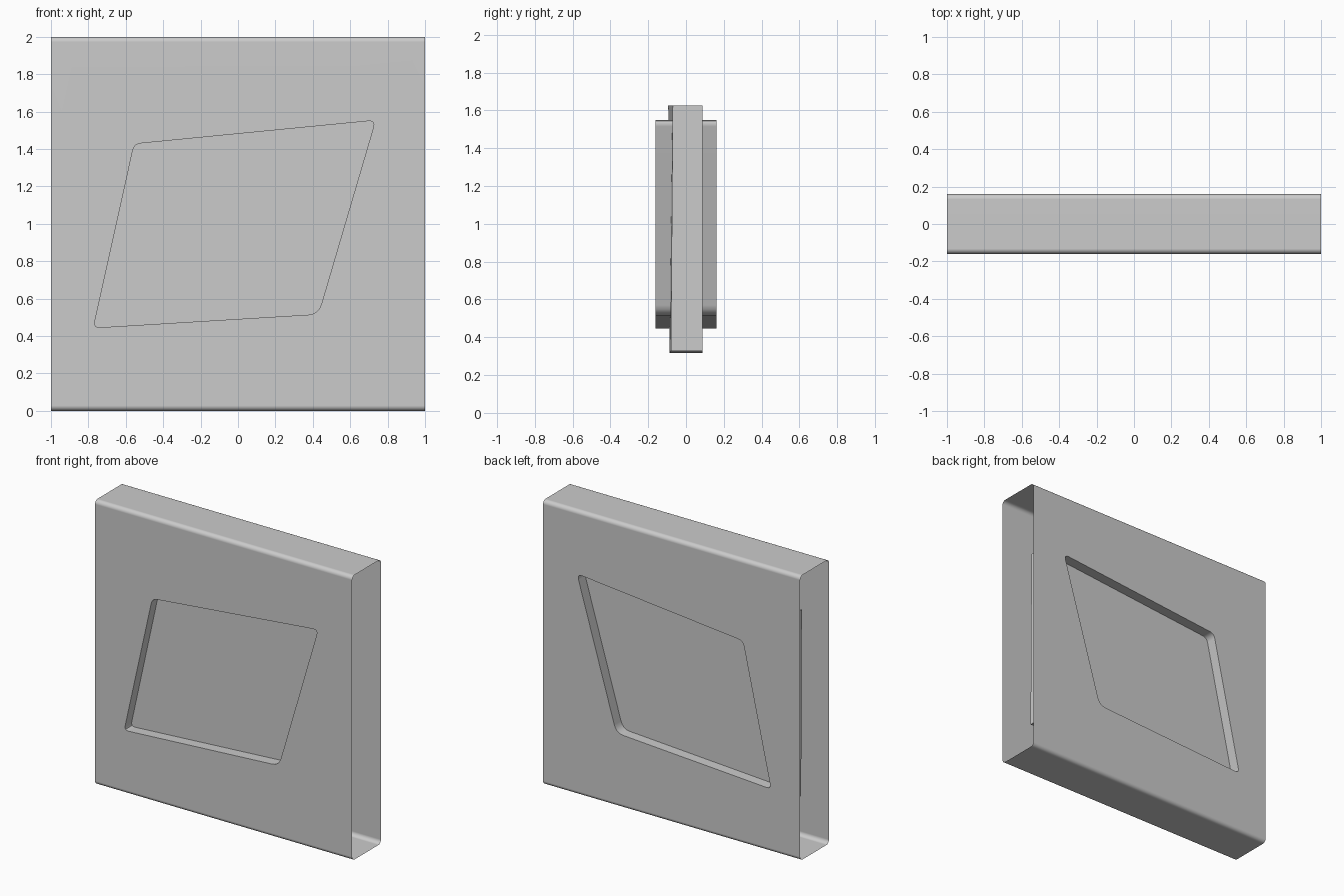
import bpy, bmesh, math
from mathutils import Vector

if "Cube" in bpy.data.objects:
    bpy.data.objects.remove(bpy.data.objects["Cube"])

D = 0.16   # half depth of the wall
R = 0.028  # rounding of the long edges


def make_object(name, bm):
    bmesh.ops.remove_doubles(bm, verts=bm.verts, dist=1e-4)
    bmesh.ops.recalc_face_normals(bm, faces=bm.faces)
    mesh = bpy.data.meshes.new(name)
    bm.to_mesh(mesh)
    bm.free()
    obj = bpy.data.objects.new(name, mesh)
    bpy.context.collection.objects.link(obj)
    bpy.context.view_layer.objects.active = obj
    obj.select_set(True)
    bpy.ops.object.shade_smooth_by_angle(angle=math.radians(35))
    obj.select_set(False)
    return obj


def rounded(corners, steps=4):
    """Round each (x, z, radius) corner with a short quadratic curve."""
    out = []
    for i, (x, z, r) in enumerate(corners):
        p = Vector((x, z))
        a = Vector(corners[i - 1][:2]) - p
        b = Vector(corners[(i + 1) % len(corners)][:2]) - p
        a, b = p + a.normalized() * r, p + b.normalized() * r
        for k in range(steps + 1):
            t = k / steps
            out.append(a * (1 - t) ** 2 + p * 2 * t * (1 - t) + b * t * t)
    return out


def ring(bm, points, y):
    verts = [bm.verts.new((p[0], y, p[1])) for p in points]
    return verts, [bm.edges.new((v, verts[(i + 1) % len(verts)]))
                   for i, v in enumerate(verts)]


# wall: open-ended sleeve with a skewed window cut straight through
bm = bmesh.new()
hole = rounded([(-0.773, 0.444, 0.035), (0.43, 0.517, 0.055),
                (0.735, 1.553, 0.04), (-0.555, 1.427, 0.035)])
rect = [(-1, R), (1, R), (1, 2 - R), (-1, 2 - R)]
loops = []
for y in (-D, D):
    _, outer = ring(bm, rect, y)
    verts, inner = ring(bm, hole, y)
    bmesh.ops.triangle_fill(bm, edges=outer + inner, use_beauty=True,
                            normal=(0, math.copysign(1, y), 0))
    loops.append(verts)

# window reveal
n = len(hole)
for i in range(n):
    j = (i + 1) % n
    bm.faces.new((loops[0][i], loops[0][j], loops[1][j], loops[1][i]))

# top and bottom strips with rounded long edges
for top in (True, False):
    profile = []
    for side in (-1, 1):
        arc = []
        for k in range(6):
            a = math.radians(90 * k / 5)
            y = side * (D - R + R * math.cos(a))
            z = R - R * math.sin(a)
            arc.append((y, 2 - z if top else z))
        profile += arc if side < 0 else arc[::-1]
    rows = [[bm.verts.new((x, y, z)) for x in (-1, 1)] for y, z in profile]
    for a, b in zip(rows, rows[1:]):
        bm.faces.new((a[0], a[1], b[1], b[0]))
wall = make_object("wall", bm)
mod = wall.modifiers.new("even_shading", 'WEIGHTED_NORMAL')
mod.keep_sharp = True

# pane: slightly crooked slab held inside the wall
bm = bmesh.new()
bmesh.ops.create_cube(bm, size=1)
for v in bm.verts:
    right, back, up = (c > 0 for c in v.co)
    if back:
        y = 0.086
    elif right:
        y = -0.07 if up else -0.08
    else:
        y = -0.094 if up else -0.086
    z = 1.625 if up else (0.328 if right else 0.318)
    v.co = (0.825 if right else -0.835, y, z)
make_object("window_pane", bm)
